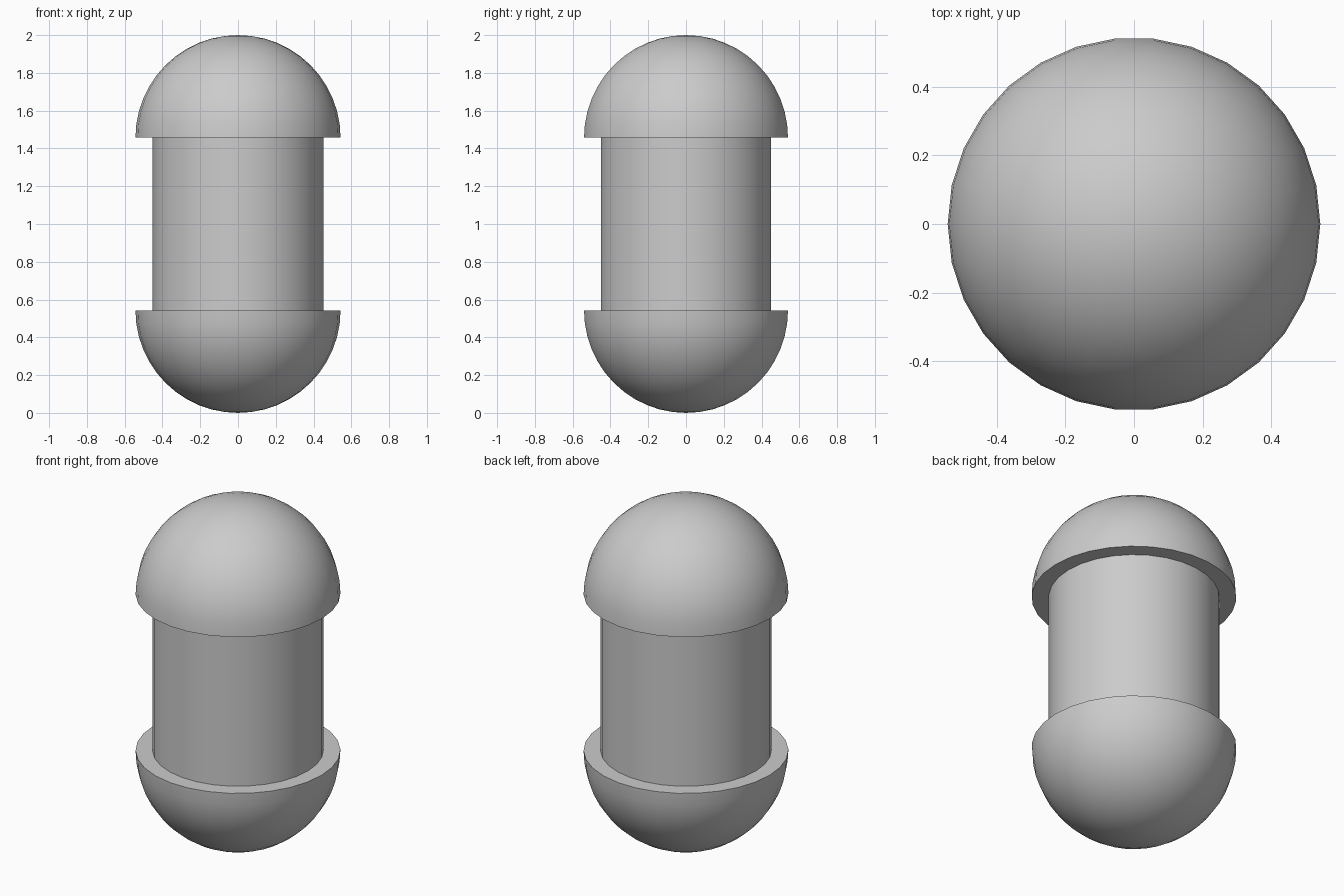
import bpy
import bmesh
from math import cos, sin, pi, radians
from mathutils import Matrix, Vector

cube = bpy.data.objects.get("Cube")
if cube:
    bpy.data.objects.remove(cube, do_unlink=True)

SIDES = 30
RINGS = 12
DOME_R = 0.543
BODY_R = 0.453
RIM_TOP = 2 - DOME_R

grey = bpy.data.materials.new("plain_grey")
grey.use_nodes = True
colour = (0.6, 0.6, 0.6, 1)
grey.diffuse_color = colour
grey.node_tree.nodes["Principled BSDF"].inputs["Base Color"].default_value = colour


def lathe(name, profile):
    """Revolve a profile of (radius, height) points around z."""
    bm = bmesh.new()
    verts = [bm.verts.new((r, 0, z)) for r, z in profile]
    edges = [bm.edges.new(pair) for pair in zip(verts, verts[1:])]
    bmesh.ops.spin(bm, geom=verts + edges, cent=(0, 0, 0), axis=(0, 0, 1),
                   angle=2 * pi, steps=SIDES, use_duplicate=False)
    bmesh.ops.remove_doubles(bm, verts=bm.verts, dist=1e-4)
    bmesh.ops.recalc_face_normals(bm, faces=bm.faces)
    mesh = bpy.data.meshes.new(name)
    bm.to_mesh(mesh)
    bm.free()
    mesh.materials.append(grey)
    obj = bpy.data.objects.new(name, mesh)
    bpy.context.collection.objects.link(obj)
    # Smooth curved sides, keep the rims crisp
    bpy.ops.object.select_all(action="DESELECT")
    obj.select_set(True)
    bpy.context.view_layer.objects.active = obj
    bpy.ops.object.shade_smooth_by_angle(angle=radians(40))
    return obj


# Two solid half-spheres with flat rims, one facing up and one facing down
for name, rim, direction in (("top_dome", RIM_TOP, 1), ("bottom_dome", DOME_R, -1)):
    angles = [i * pi / 2 / RINGS for i in range(RINGS + 1)]
    arc = [(DOME_R * cos(a), rim + direction * DOME_R * sin(a)) for a in angles]
    lathe(name, [(0, rim)] + arc)

# Straight column between the domes
lathe("column", [(0, DOME_R), (BODY_R, DOME_R), (BODY_R, RIM_TOP), (0, RIM_TOP)])
